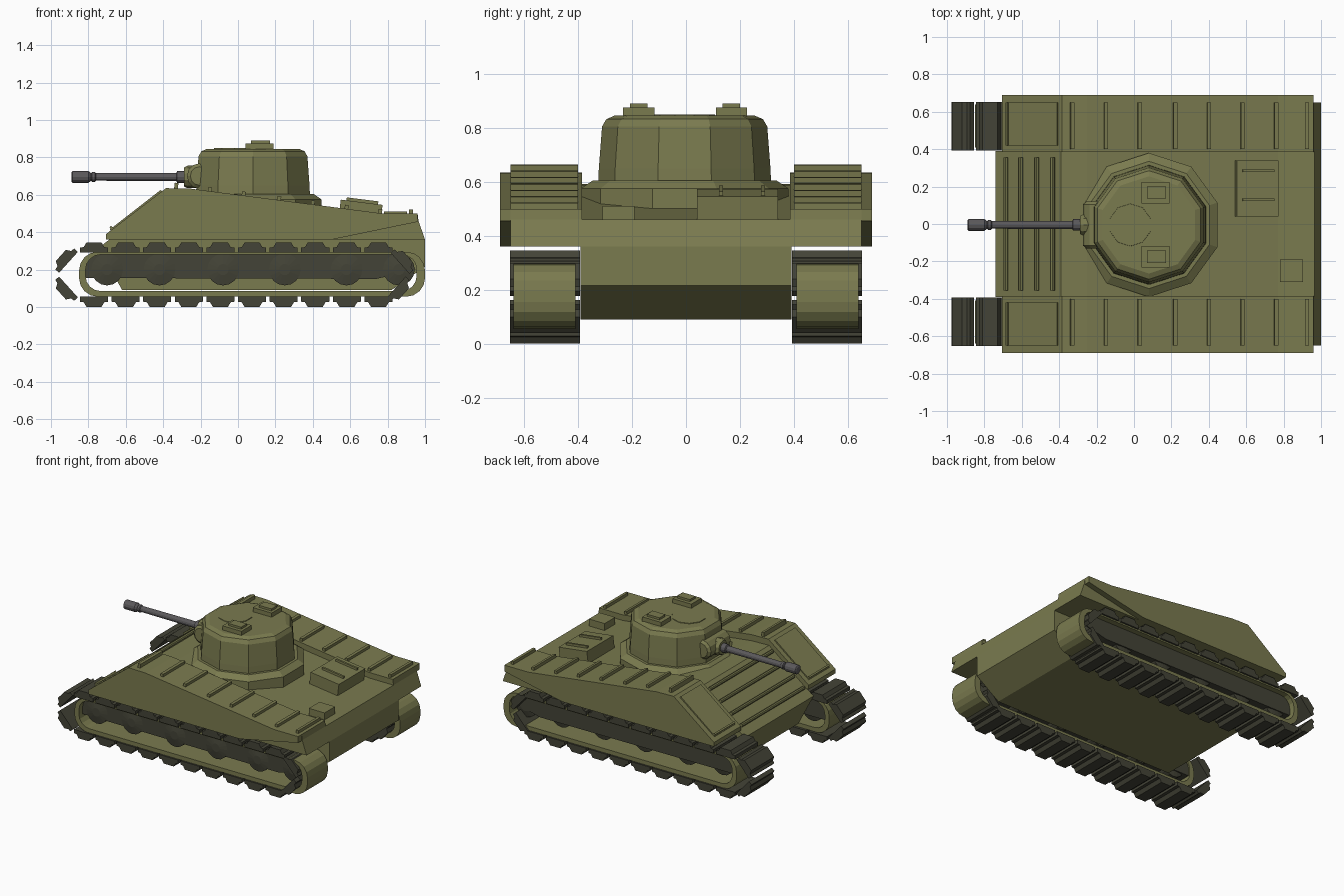
import bpy, bmesh, math
from mathutils import Matrix, Vector

cube = bpy.data.objects.get("Cube")
if cube:
    bpy.data.objects.remove(cube)


def material(name, rgb):
    m = bpy.data.materials.new(name)
    m.use_nodes = True
    m.diffuse_color = (*rgb, 1)
    m.node_tree.nodes["Principled BSDF"].inputs["Base Color"].default_value = (*rgb, 1)
    return m


OLIVE = material("olive paint", (0.195, 0.197, 0.078))
TRACK = material("dark track metal", (0.057, 0.057, 0.038))
STEEL = material("gun steel", (0.105, 0.1, 0.105))


def finish(name, bm, mat):
    bmesh.ops.recalc_face_normals(bm, faces=bm.faces)
    me = bpy.data.meshes.new(name)
    bm.to_mesh(me)
    bm.free()
    me.materials.append(mat)
    ob = bpy.data.objects.new(name, me)
    bpy.context.collection.objects.link(ob)
    return ob


def prism(name, pts, y0, y1, mat=OLIVE):
    """Extrude an x-z outline across the width."""
    bm = bmesh.new()
    face = bm.faces.new([bm.verts.new((x, y0, z)) for x, z in pts])
    ext = bmesh.ops.extrude_face_region(bm, geom=[face])
    bmesh.ops.translate(bm, vec=(0, y1 - y0, 0),
                        verts=[v for v in ext["geom"] if isinstance(v, bmesh.types.BMVert)])
    return finish(name, bm, mat)


def box(name, centre, size, pitch=0, mat=OLIVE):
    bm = bmesh.new()
    bmesh.ops.create_cube(bm, size=1, matrix=Matrix.Translation(centre)
                          @ Matrix.Rotation(pitch, 4, "Y") @ Matrix.Diagonal((*size, 1)))
    return finish(name, bm, mat)


def lathe(name, rings, sides, origin, turn=None, mat=OLIVE, phase=0.0):
    """Stack of (radius, height) rings around an axis, capped at both ends."""
    bm = bmesh.new()
    loops = []
    for r, h in rings:
        angles = [phase + math.tau * i / sides for i in range(sides)]
        loops.append([bm.verts.new((r * math.cos(a), r * math.sin(a), h)) for a in angles])
    for a, b in zip(loops, loops[1:]):
        for i in range(sides):
            j = (i + 1) % sides
            bm.faces.new((a[i], a[j], b[j], b[i]))
    bm.faces.new(loops[0])
    bm.faces.new(loops[-1])
    bm.transform(Matrix.Translation(origin) @ (turn or Matrix.Identity(4)))
    return finish(name, bm, mat)


def rounded(x0, x1, z0, z1, r, steps=4):
    corners = [(x1 - r, z1 - r, 0), (x0 + r, z1 - r, 90), (x0 + r, z0 + r, 180), (x1 - r, z0 + r, 270)]
    return [(cx + r * math.cos(math.radians(a + 90 * i / steps)),
             cz + r * math.sin(math.radians(a + 90 * i / steps)))
            for cx, cz, a in corners for i in range(steps + 1)]


def track_band(name, y0, y1):
    """Hollow rounded loop that carries the track pads."""
    outer, inner = rounded(-.85, 1.0, .055, .295, .1), rounded(-.815, .955, .085, .28, .08)
    bm = bmesh.new()
    rows = [[bm.verts.new((x, y, z)) for x, z in pts]
            for pts, y in ((outer, y0), (outer, y1), (inner, y1), (inner, y0))]
    n = len(outer)
    for k in range(4):
        a, b = rows[k], rows[(k + 1) % 4]
        for i in range(n):
            j = (i + 1) % n
            bm.faces.new((a[i], a[j], b[j], b[i]))
    return finish(name, bm, OLIVE)


def pad(name, x, z, angle, y):
    """Track pad with a narrower tread, outward along its local up axis."""
    shape = [(-.075, -.025), (.075, -.025), (.075, .002), (.055, .005),
             (.04, .03), (-.04, .03), (-.055, .005), (-.075, .002)]
    c, s = math.cos(angle), math.sin(angle)
    prism(name, [(x + u * c - w * s, z + u * s + w * c) for u, w in shape], y - .13, y + .13, TRACK)


def fender_z(x):
    return .632 + (x + .25) * (.5 - .632) / 1.02 if x < .77 else .5


ALONG_X = Matrix.Rotation(math.radians(90), 4, "Y")
ALONG_Y = Matrix.Rotation(math.radians(-90), 4, "X")
SLOPE = -math.atan2(.245, .315)

# Central hull
prism("hull", [(-.74, .32), (-.62, .09), (.82, .09), (1.0, .215), (1.0, .36), (.965, .46),
               (.77, .46), (-.25, .588), (-.39, .592)], -.39, .39)

# Both sides: fenders, ribs, tracks and wheels
for side, s in (("left", 1), ("right", -1)):
    def span(a, b):
        return (a, b) if s > 0 else (-b, -a)

    top = [(.96, .5), (.77, .5), (-.25, .632), (-.385, .635), (-.705, .39)]
    prism(side + "_fender", [(-.705, .36), (1.0, .36), (.965, .46)] + top, *span(.385, .65))
    prism(side + "_skirt", [(-.705, .36), (.5, .36), (.96, .455)] + top, *span(.65, .69))
    for x in (-.33, -.15, .03, .22, .4, .58, .76, .925):
        tilt = math.atan(.129) if x < .77 else 0
        box(side + "_fender_rib", (x, s * .525, fender_z(x) + .006), (.02, .25, .03), tilt)
    box(side + "_fender_panel", (-.545, s * .535, .5155), (.345, .23, .012), SLOPE)
    box(side + "_panel_bar", (-.675, s * .535, .42), (.012, .23, .025), SLOPE)

    track_band(side + "_track_band", *span(.41, .64))
    prism(side + "_wheel_guard", [(-.815, .155), (-.815, .265), (-.78, .285), (.86, .285),
                                  (.95, .2), (.74, .15)], *span(.42, .6), TRACK)
    for x in (-.7, -.42, -.08, .25, .58, .86):
        lathe(side + "_road_wheel", [(.03, -.1), (.085, -.09), (.085, .075), (.04, .085)], 16,
              (x, s * .51, .2), ALONG_Y, TRACK)
    for i in range(10):
        x = -.77 + .169 * i
        pad(side + "_upper_pad", x, .315, 0, s * .522)
        pad(side + "_lower_pad", x, .03, math.pi, s * .522)
    q = math.radians(48)
    for x, z, a in ((-.925, .255, q), (-.925, .09, math.pi - q),
                    (.885, .25, -q), (.865, .09, math.pi + q)):
        pad(side + "_end_pad", x, z, a, s * .522)

# Bars across the sloped nose
for x in (-.68, -.6, -.515, -.43):
    z = .592 + (x + .39) * .777
    lathe("nose_bar", [(.013, -.355), (.013, .355)], 8, (x - .006, 0, z + .012), ALONG_Y)

# Engine deck
deck_tilt = math.atan(.125)
box("engine_hatch", (.655, .19, .51), (.225, .3, .1), deck_tilt)
for y in (.13, .285):
    box("hatch_handle", (.665, y, .565), (.17, .014, .02), deck_tilt)
box("fuel_box", (.842, -.25, .475), (.125, .12, .07))

# Turret and collar, ten-sided
tc = (.08, -.005, 0)
up = math.radians(90)
lathe("turret_collar", [(.385, .46), (.385, .575), (.34, .605)], 10, tc, phase=up)
lathe("turret", [(.325, .48), (.318, .65), (.306, .805), (.29, .832), (.26, .845)], 10, tc, phase=up)
lathe("turret_lid", [(.115, .84), (.113, .849)], 10, (-.02, -.005, 0), phase=up)
for y in (.168, -.175):
    box("hatch_base", (.115, y, .855), (.15, .115, .04))
    box("hatch_top", (.12, y, .88), (.1, .065, .02))

# Gun and its mount
lathe("gun_mount", [(.05, -.125), (.068, -.11), (.068, .11), (.05, .125)], 12, (-.205, -.005, .70), ALONG_Y)
lathe("gun_sleeve", [(.05, -.29), (.06, -.27), (.06, -.2)], 10, (0, -.005, .695), ALONG_X)
lathe("gun_barrel", [(.024, -.89), (.032, -.885), (.032, -.8), (.024, -.79), (.02, -.785), (.026, -.78),
                     (.026, -.765), (.02, -.76), (.022, -.33), (.031, -.325), (.031, -.26)],
      12, (0, -.005, .695), ALONG_X, STEEL)
